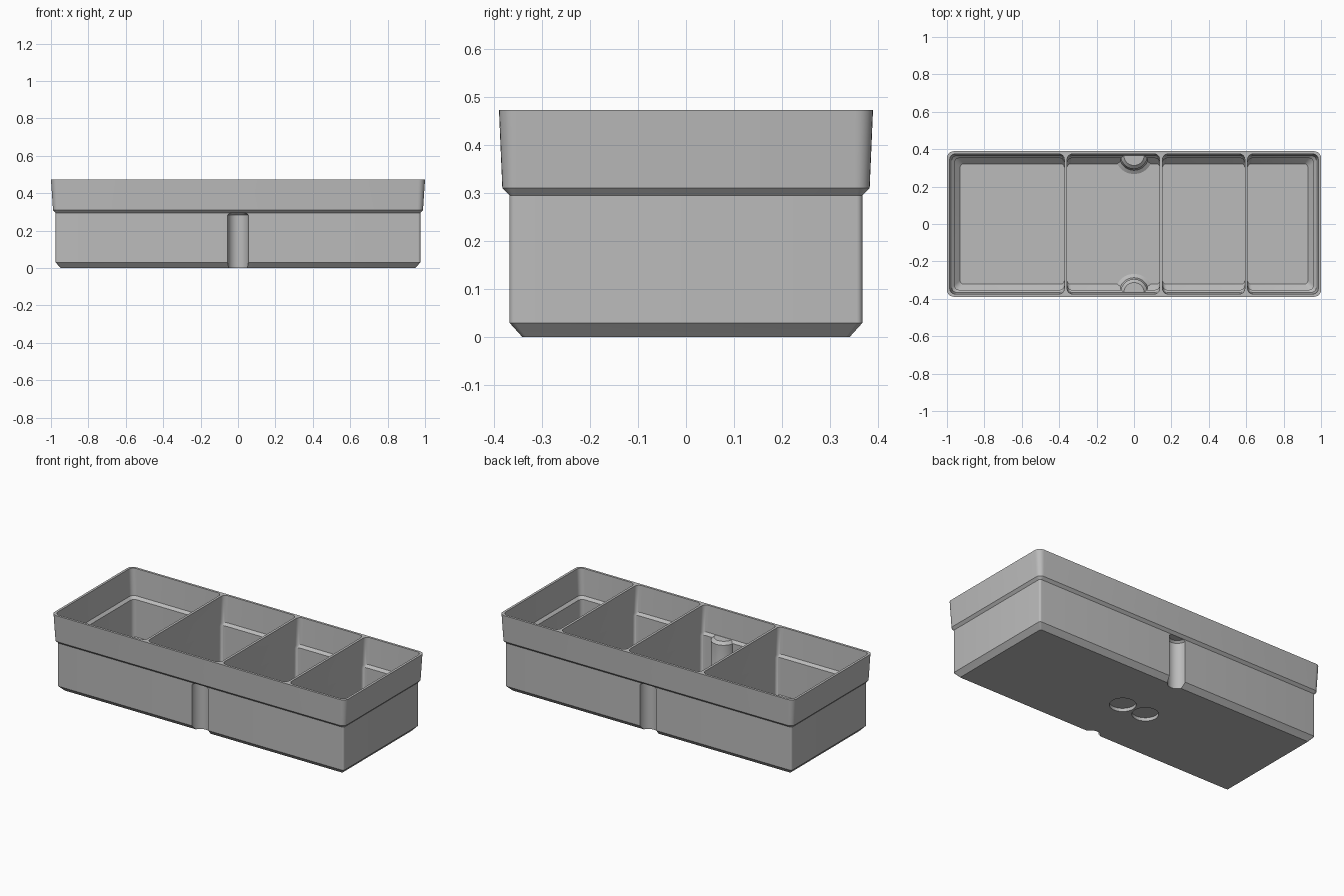
import bpy, bmesh, math

cube = bpy.data.objects.get("Cube")
if cube:
    bpy.data.objects.remove(cube, do_unlink=True)

TOP = 0.473
FLOOR = 0.035

grey = bpy.data.materials.new("plastic grey")
grey.use_nodes = True
grey.diffuse_color = (0.5, 0.5, 0.5, 1)
grey.node_tree.nodes["Principled BSDF"].inputs["Base Color"].default_value = (0.5, 0.5, 0.5, 1)


def rounded_ring(x0, x1, hy, r, z, steps=6):
    """Points of a rounded rectangle at height z."""
    pts = []
    centres = [(x1 - r, hy - r), (x0 + r, hy - r), (x0 + r, r - hy), (x1 - r, r - hy)]
    for i, (cx, cy) in enumerate(centres):
        for k in range(steps + 1):
            a = math.pi / 2 * (i + k / steps)
            pts.append((cx + r * math.cos(a), cy + r * math.sin(a), z))
    return pts


def disc_ring(x, y, r, z, n=48):
    return [(x + r * math.cos(math.tau * k / n), y + r * math.sin(math.tau * k / n), z)
            for k in range(n)]


def loft(name, rings):
    """Closed solid skinned through rings listed from bottom to top."""
    bm = bmesh.new()
    loops = [[bm.verts.new(p) for p in ring] for ring in rings]
    n = len(loops[0])
    for a, b in zip(loops, loops[1:]):
        for k in range(n):
            bm.faces.new((a[k], a[(k + 1) % n], b[(k + 1) % n], b[k]))
    bm.faces.new(loops[0][::-1])
    bm.faces.new(loops[-1])
    mesh = bpy.data.meshes.new(name)
    bm.to_mesh(mesh)
    bm.free()
    mesh.materials.append(grey)
    obj = bpy.data.objects.new(name, mesh)
    bpy.context.collection.objects.link(obj)
    return obj


def cut(target, cutter):
    """Subtract the cutter from the target, then discard it."""
    cutter.hide_render = True
    mod = target.modifiers.new("cut", 'BOOLEAN')
    mod.operation = 'DIFFERENCE'
    mod.solver = 'EXACT'
    mod.object = cutter
    bpy.context.view_layer.objects.active = target
    bpy.ops.object.modifier_apply(modifier=mod.name)
    bpy.data.objects.remove(cutter, do_unlink=True)


# Outer shell: chamfered foot, straight body, flared collar
shell = [(0.948, 0.34, 0.008, 0), (0.975, 0.367, 0.012, 0.03), (0.975, 0.367, 0.012, 0.295),
         (0.989, 0.382, 0.03, 0.31), (1.0, 0.389, 0.036, TOP)]
tray = loft("divided_tray", [rounded_ring(-hx, hx, hy, r, z) for hx, hy, r, z in shell])

# Compartment cavities: floor chamfer, lower wall, ledge, flared upper wall
cavity = [(0.93, 0.322, 0.02, FLOOR), (0.96, 0.352, 0.025, FLOOR + 0.03),
          (0.96, 0.352, 0.025, 0.295), (0.975, 0.367, 0.03, 0.31), (0.987, 0.376, 0.03, 0.5)]
dividers = [-0.365, 0.145, 0.6]
half = 0.0075
for i in range(len(dividers) + 1):
    rings = []
    for hx, hy, r, z in cavity:
        x0 = dividers[i - 1] + half if i > 0 else -hx
        x1 = dividers[i] - half if i < len(dividers) else hx
        rings.append(rounded_ring(x0, x1, hy, r, z))
    cell = loft("cell_cutter", rings)
    if rings[0][0][0] > 0 and i == 1:
        # Leave inner half columns standing around the grip grooves
        for side in (-1, 1):
            y = side * 0.367
            column = [(0.1, 0), (0.1, FLOOR), (0.08, FLOOR + 0.012), (0.072, FLOOR + 0.03),
                      (0.072, 0.293), (0.054, 0.309)]
            cut(cell, loft("column_cutter", [disc_ring(0, y, r, z) for r, z in column]))
    cut(tray, cell)

# Grip grooves on the front and back
for side in (-1, 1):
    groove = [(0.055, -0.1), (0.055, 0.284), (0.043, 0.295)]
    cut(tray, loft("groove_cutter", [disc_ring(0, side * 0.367, r, z) for r, z in groove]))

# Round recesses under the base
for side in (-1, 1):
    cut(tray, loft("recess_cutter", [disc_ring(side * 0.08, 0, 0.073, z) for z in (-0.1, 0.02)]))

# Smooth the rounded corners and keep the edges crisp
bpy.ops.object.select_all(action='DESELECT')
tray.select_set(True)
bpy.context.view_layer.objects.active = tray
bpy.ops.object.shade_smooth_by_angle(angle=math.radians(30))
